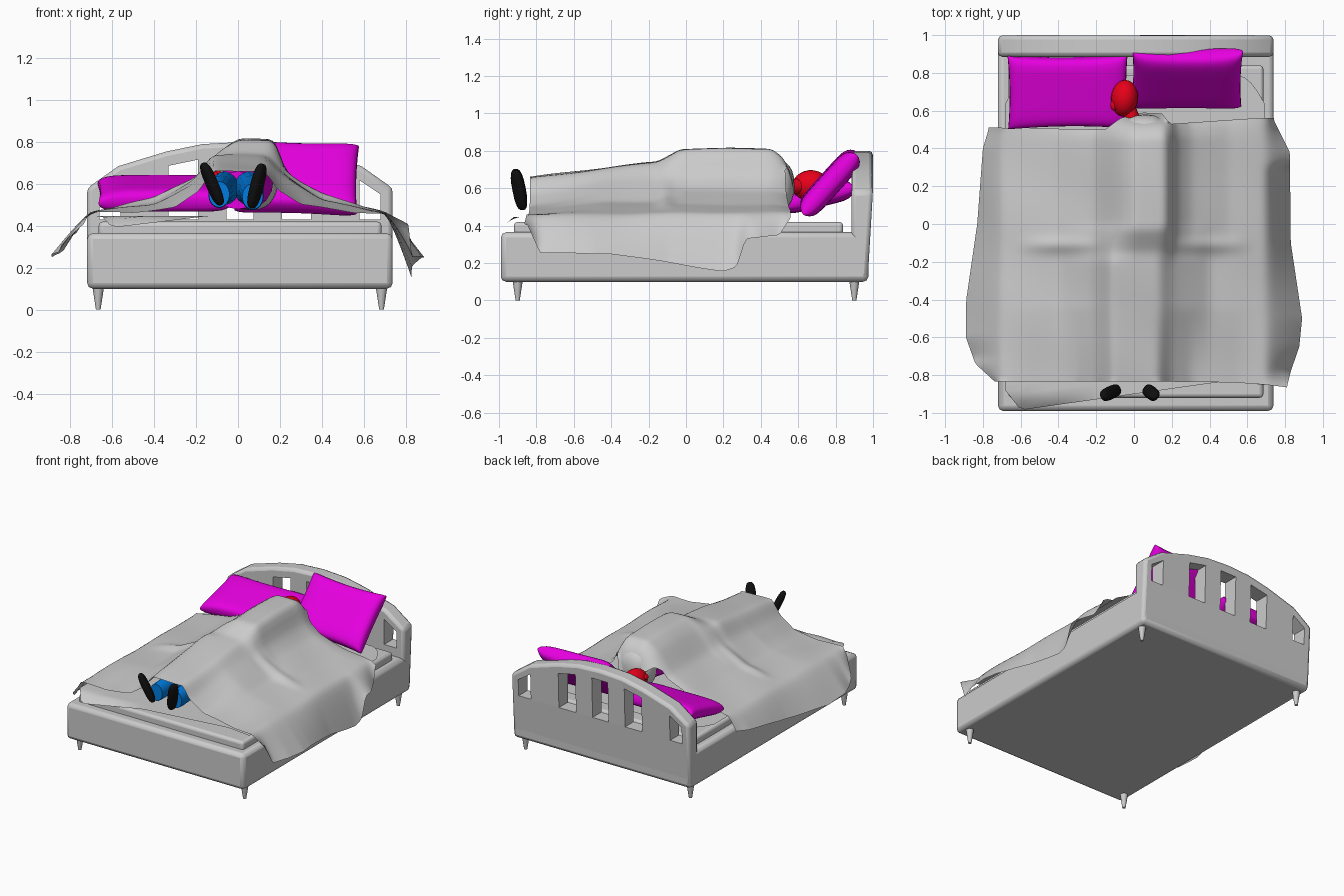
import bpy, bmesh, math
from mathutils import Vector, Matrix

if "Cube" in bpy.data.objects:
    bpy.data.objects.remove(bpy.data.objects["Cube"])


def material(name, rgb):
    m = bpy.data.materials.new(name)
    m.diffuse_color = (*rgb, 1)
    m.use_nodes = True
    m.node_tree.nodes["Principled BSDF"].inputs["Base Color"].default_value = m.diffuse_color
    return m


MAGENTA = material("magenta", (0.8, 0.0, 0.75))
RED = material("red", (0.8, 0.0, 0.01))
BLUE = material("blue", (0.0, 0.2, 0.75))
BLACK = material("black", (0.005, 0.005, 0.005))


def finish(name, bm, mat=None, fix=True):
    if fix:
        bmesh.ops.recalc_face_normals(bm, faces=bm.faces)
    me = bpy.data.meshes.new(name)
    bm.to_mesh(me)
    bm.free()
    ob = bpy.data.objects.new(name, me)
    bpy.context.collection.objects.link(ob)
    if mat:
        me.materials.append(mat)
    return ob


def bevel(ob, width, seg=2):
    b = ob.modifiers.new("bevel", 'BEVEL')
    b.width, b.segments = width, seg


def box(name, lo, hi, r, seg=2):
    bm = bmesh.new()
    size = [b - a for a, b in zip(lo, hi)]
    mid = [(a + b) / 2 for a, b in zip(lo, hi)]
    bmesh.ops.create_cube(bm, size=1, matrix=Matrix.Translation(mid) @ Matrix.Diagonal((*size, 1)))
    ob = finish(name, bm)
    bevel(ob, r, seg)
    return ob


def prism(bm, pts, y0, y1):
    """Extrude an x-z outline from y0 to y1."""
    a = [bm.verts.new((x, y0, z)) for x, z in pts]
    b = [bm.verts.new((x, y1, z)) for x, z in pts]
    n = len(pts)
    bm.faces.new(a)
    bm.faces.new(b[::-1])
    for i in range(n):
        bm.faces.new((a[i], b[i], b[(i + 1) % n], a[(i + 1) % n]))


def lerp(table, t):
    if t <= table[0][0]:
        return table[0][1]
    for (a, va), (b, vb) in zip(table, table[1:]):
        if t <= b:
            return va + (vb - va) * (t - a) / (b - a)
    return table[-1][1]


def grid(bm, fn, nu, nv):
    vs = [[bm.verts.new(fn(2 * i / nu - 1, j / nv)) for i in range(nu + 1)] for j in range(nv + 1)]
    for j in range(nv):
        for i in range(nu):
            bm.faces.new((vs[j][i], vs[j][i + 1], vs[j + 1][i + 1], vs[j + 1][i]))


def blob(name, mid, half, axis=(0, 0, 1), power=1.0, mat=None):
    """Rounded ellipsoid; power below 1 makes it boxier."""
    bm = bmesh.new()
    bmesh.ops.create_uvsphere(bm, u_segments=20, v_segments=12, radius=1)
    q = Vector(axis).to_track_quat('Z', 'Y')
    for v in bm.verts:
        p = Vector([math.copysign(abs(c) ** power, c) * h for c, h in zip(v.co, half)])
        v.co = q @ p + Vector(mid)
    return finish(name, bm, mat)


def loft_y(name, rings, mat=None):
    """Tube along y from rings of (x, y, z, rx, rz)."""
    bm = bmesh.new()
    n, rows = 16, []
    for x, y, z, rx, rz in rings:
        rows.append([bm.verts.new((x + rx * math.cos(k * math.tau / n), y,
                                   z + rz * math.sin(k * math.tau / n))) for k in range(n)])
    for a, b in zip(rows, rows[1:]):
        for k in range(n):
            bm.faces.new((a[k], a[(k + 1) % n], b[(k + 1) % n], b[k]))
    bm.faces.new(rows[0])
    bm.faces.new(rows[-1])
    return finish(name, bm, mat)


# Bed base, mattress, feet of the bed
box("bed_base", (-0.72, -0.99, 0.10), (0.738, 0.975, 0.365), 0.028, 2)
box("mattress", (-0.665, -0.92, 0.34), (0.685, 0.84, 0.42), 0.02, 3)
for sx, x in (("left", -0.667), ("right", 0.685)):
    for sy, y in (("front", -0.9), ("back", 0.9)):
        bm = bmesh.new()
        bmesh.ops.create_cone(bm, cap_ends=True, segments=12, radius1=0.011, radius2=0.028,
                              depth=0.11, matrix=Matrix.Translation((x, y, 0.055)))
        finish(f"bed_leg_{sy}_{sx}", bm)

# Arched headboard with five openings
ARCH = [(0, 0.80), (0.18, 0.79), (0.35, 0.755), (0.58, 0.685), (0.729, 0.58)]
CX = 0.009
bm = bmesh.new()
outline = [(CX - x, z) for x, z in ARCH[:0:-1]] + [(CX + x, z) for x, z in ARCH]
prism(bm, [(CX - 0.729, 0.12)] + outline + [(CX + 0.729, 0.12)], 0.885, 1.0)
for v in bm.verts:      # back leans in towards the floor
    if v.co.y > 0.95 and v.co.z < 0.3:
        v.co.y = 0.972
headboard = finish("headboard", bm)
bevel(headboard, 0.022)
bm = bmesh.new()
for c, w in ((-0.62, 0.10), (-0.27, 0.14), (0, 0.13), (0.27, 0.14), (0.62, 0.10)):
    a, b = c - w / 2, c + w / 2
    prism(bm, [(CX + a, 0.43), (CX + b, 0.43), (CX + b, lerp(ARCH, abs(b)) - 0.07),
               (CX + a, lerp(ARCH, abs(a)) - 0.07)], 0.8, 1.1)
cutter = finish("opening_cutter", bm)
cutter.hide_render = True
cutter.hide_viewport = True
mod = headboard.modifiers.new("openings", 'BOOLEAN')
mod.operation, mod.object, mod.solver = 'DIFFERENCE', cutter, 'EXACT'


# Pillows
def pillow(name, mid, w, d, t, tilt, spin):
    bm = bmesh.new()
    rot = Matrix.Rotation(spin, 3, 'Y') if tilt > 0.6 else Matrix.Rotation(spin, 3, 'Z')
    rot = rot @ Matrix.Rotation(tilt, 3, 'X')
    for side in (1, -1):
        def fn(u, v):
            s = math.sin(u * math.pi / 2)
            r = math.sin((2 * v - 1) * math.pi / 2)
            puff = t * max(0, (1 - s ** 6) * (1 - r ** 6)) ** 0.35
            p = Vector((s * w * (1 - 0.03 * (1 - r * r) * s * s),
                        r * d * (1 - 0.08 * (1 - s * s) * r * r), side * puff))
            return rot @ p + Vector(mid)
        grid(bm, fn, 24, 20)
    bmesh.ops.remove_doubles(bm, verts=bm.verts, dist=0.0005)
    finish(name, bm, MAGENTA)


pillow("pillow_left", (-0.35, 0.70, 0.555), 0.318, 0.20, 0.058, math.radians(14), 0.01)
pillow("pillow_right", (0.28, 0.77, 0.628), 0.293, 0.215, 0.062, math.radians(48), 0.03)

# Under sheet, spilling past the foot of the mattress
FOOT = [(-0.72, -0.83), (-0.6, -0.985), (0, -0.90), (0.5, -0.83), (0.75, -0.86)]


def sheet_pt(u, v):
    x = u * 0.685 + 0.005
    head = 0.79 - 0.15 * max(0, (abs(u) - 0.78) / 0.22) ** 2
    y = lerp(FOOT, x) * (1 - v) + head * v
    return (x, y, 0.447 - 0.85 * max(0, -0.92 - y))


bm = bmesh.new()
grid(bm, sheet_pt, 40, 40)
finish("under_sheet", bm, fix=False)

# Blanket: draped height field, tables run along y (edges) and x (cross-sections)
LEFT = [(-0.85, -0.72), (-0.74, -0.84), (-0.6, -0.89), (-0.4, -0.888), (0, -0.83), (0.4, -0.80), (0.5, -0.77)]
RIGHT = [(-0.86, 0.81), (-0.78, 0.83), (-0.65, 0.875), (-0.5, 0.89), (-0.1, 0.83), (0.38, 0.825), (0.55, 0.74)]
EDGE_R = [(-0.85, 0.41), (-0.78, 0.25), (-0.4, 0.25), (0.2, 0.16), (0.27, 0.18), (0.32, 0.33), (0.5, 0.35), (0.57, 0.46)]
EDGE_L = [(-0.85, 0.42), (-0.7, 0.28), (-0.4, 0.25), (0.1, 0.30), (0.5, 0.37)]
HEAD = [(-0.8, 0.51), (-0.17, 0.50), (-0.08, 0.56), (0.05, 0.59), (0.17, 0.585), (0.22, 0.53), (0.74, 0.56)]
FOOT_X = [(-0.5, 0), (-0.3, 0.14), (-0.19, 0.5), (-0.12, 1), (0.13, 1), (0.19, 0.55), (0.3, 0.18), (0.55, 0)]
LEGS_X = [(-0.7, 0), (-0.4, 0.16), (-0.2, 0.6), (-0.13, 1), (0.14, 1), (0.2, 0.75), (0.4, 0.22), (0.7, 0)]
TORSO_X = [(-0.7, 0), (-0.42, 0.14), (-0.2, 0.45), (-0.08, 0.85), (0, 1), (0.18, 1), (0.22, 0.6),
           (0.3, 0.38), (0.5, 0.12), (0.7, 0)]
PEAK = [(-0.85, 0.19), (-0.5, 0.235), (-0.15, 0.275), (-0.03, 0.345), (0.46, 0.345), (0.53, 0.29),
        (0.565, 0.2), (0.59, 0.06)]
FLAT = 0.466


def blanket_pt(u, v):
    y = (-0.835 - 0.03 * max(0, u) ** 4) * (1 - v) + lerp(HEAD, 0.85 * u) * v
    x = u * (lerp(RIGHT, y) if u > 0 else -lerp(LEFT, y))
    mix = min(1, max(0, (y + 0.2) / 0.2))
    low = min(1, max(0, (-0.45 - y) / 0.38))
    legs = lerp(LEGS_X, x) * (1 - low) + lerp(FOOT_X, x) * low
    z = FLAT + lerp(PEAK, y) * (legs * (1 - mix) + lerp(TORSO_X, x) * mix)
    if 0.15 < abs(x) < 0.62:      # crease across the hips
        z += 0.025 * math.exp(-((y + 0.11) / 0.035) ** 2) * math.sin((abs(x) - 0.15) / 0.47 * math.pi)
    z += 0.006 * math.sin(9 * x + 5 * y) * math.sin(7 * y - 3 * x)
    edge = abs(lerp(RIGHT, y) if u > 0 else lerp(LEFT, y))
    if abs(x) > 0.7 and edge > 0.71:
        drop = FLAT - lerp(EDGE_R if u > 0 else EDGE_L, y)
        z -= drop * ((abs(x) - 0.7) / (edge - 0.7)) ** 1.2
    return (x, y, z)


bm = bmesh.new()
grid(bm, blanket_pt, 90, 80)
inner = [v for v in bm.verts if not v.is_boundary]
for _ in range(4):
    bmesh.ops.smooth_vert(bm, verts=inner, factor=0.5, use_axis_x=True, use_axis_y=True, use_axis_z=True)
blanket = finish("blanket", bm, fix=False)

# Sleeper: head, neck, shoulders, torso, trouser legs and shoes
blob("sleeper_head", (-0.05, 0.665, 0.615), (0.072, 0.082, 0.098), (0.1, 1, 0.1), mat=RED)
blob("sleeper_nose", (-0.105, 0.63, 0.64), (0.02, 0.02, 0.03), (0, 1, 0), mat=RED)
loft_y("sleeper_neck", [(-0.03, 0.62, 0.61, 0.04, 0.04), (0.01, 0.50, 0.61, 0.045, 0.045)], RED)
blob("blanket_shoulder_fold", (0.06, 0.475, 0.615), (0.13, 0.105, 0.14), power=0.85)
loft_y("sleeper_torso", [(0.05, 0.46, 0.62, 0.10, 0.11), (0.05, 0.25, 0.62, 0.12, 0.14),
                         (0.02, 0.05, 0.60, 0.11, 0.12), (0, -0.12, 0.57, 0.11, 0.09)], MAGENTA)
for side, x, z, toe in (("left", -0.09, 0.55, (-0.085, -0.04, 0.2)), ("right", 0.07, 0.54, (0.05, -0.04, 0.2))):
    loft_y(f"trouser_leg_{side}", [(x, -0.83, z, 0.05, 0.062), (x, -0.78, z, 0.052, 0.065),
                                   (x * 0.9, -0.45, 0.57, 0.06, 0.07), (x * 0.7, -0.08, 0.58, 0.07, 0.08)], BLUE)
    d = Vector(toe)
    mid = Vector((x + d.x * 0.4, -0.893, z + 0.05))
    blob(f"shoe_{side}", mid, (0.035, 0.026, 0.112), toe, 0.7, BLACK)

# Smooth shading with sharp edges kept
bpy.ops.object.select_all(action='DESELECT')
for ob in bpy.data.objects:
    if ob is not cutter:
        ob.select_set(True)
bpy.context.view_layer.objects.active = headboard
bpy.ops.object.shade_smooth_by_angle(angle=math.radians(50))
for ob in bpy.data.objects:
    if ob.name.startswith(("blanket", "bed_base", "mattress", "pillow", "shoe")):
        ob.data.shade_smooth()
